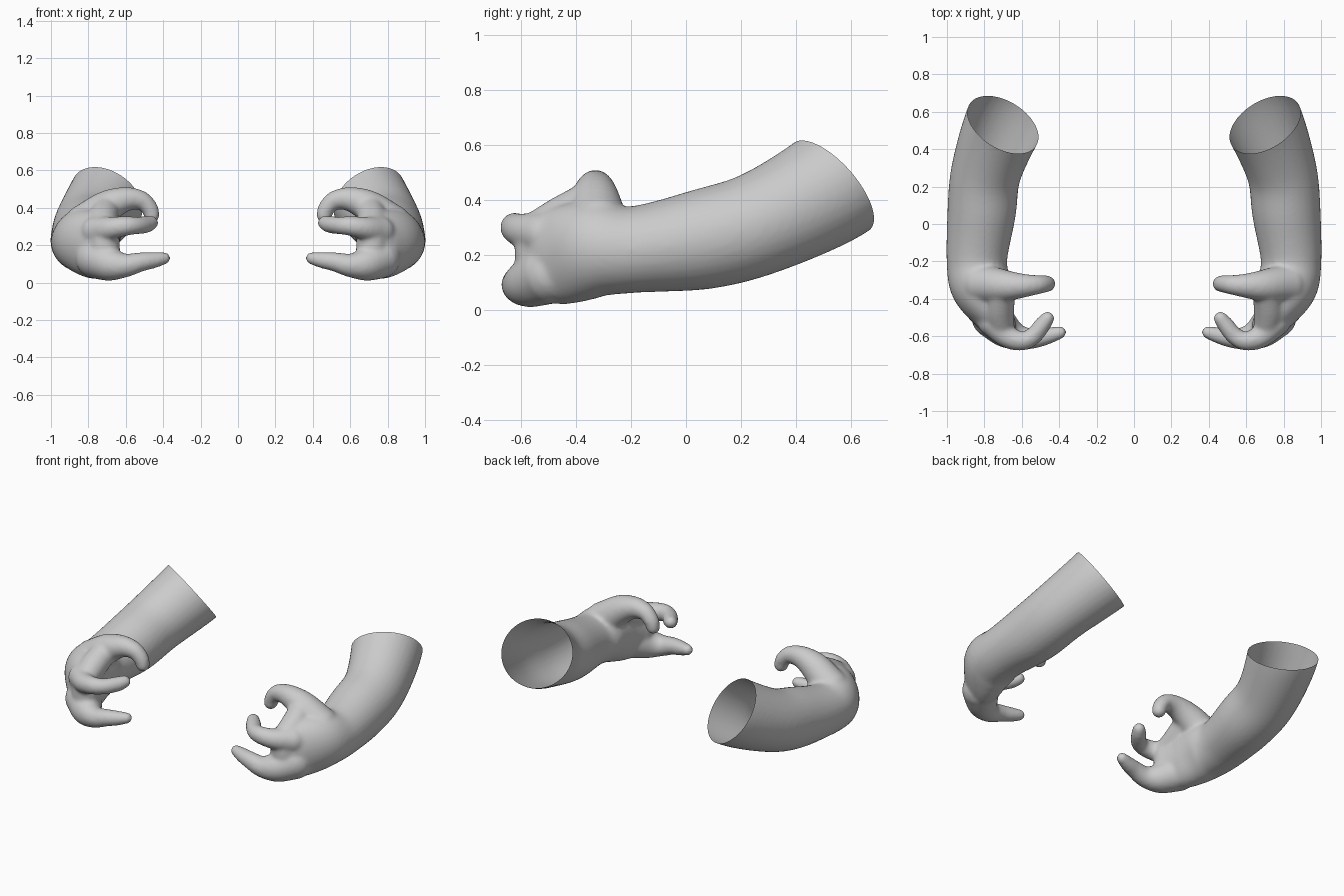
import bpy, bmesh, math
from mathutils import Vector

if "Cube" in bpy.data.objects:
    bpy.data.objects.remove(bpy.data.objects["Cube"])

skin = bpy.data.materials.new("plain grey")
skin.diffuse_color = (0.6, 0.6, 0.6, 1)
skin.use_nodes = True
skin.node_tree.nodes["Principled BSDF"].inputs["Base Color"].default_value = skin.diffuse_color


def spline(points, steps=8):
    """Smooth curve through rows of (x, y, z, side radius, upright radius)."""
    rows = [Vector(p) for p in points]
    rows = [2 * rows[0] - rows[1]] + rows + [2 * rows[-1] - rows[-2]]
    out = []
    for a, b, c, d in zip(rows, rows[1:], rows[2:], rows[3:]):
        for k in range(steps):
            t = k / steps
            out.append(0.5 * (2 * b + (c - a) * t + (2 * a - 5 * b + 4 * c - d) * t * t
                              + (3 * b - a - 3 * c + d) * t ** 3))
    return out + [rows[-2]]


def loft(bm, points, sides=32):
    """Closed tube along a spline, with rounded ends."""
    rows = spline(points)
    pos = [Vector(r[:3]) for r in rows]
    sections = []
    for i, r in enumerate(rows):
        t = (pos[min(i + 1, len(pos) - 1)] - pos[max(i - 1, 0)]).normalized()
        sections.append((pos[i], t, r[3], r[4]))

    def dome(sec, sign):
        c, t, a, b = sec
        return [(c + t * sign * min(a, b) * math.sin(q), t, a * math.cos(q), b * math.cos(q))
                for q in (0.4, 0.8, 1.2, 1.5)]

    sections = dome(sections[0], -1)[::-1] + sections + dome(sections[-1], 1)
    rings = []
    for c, t, a, b in sections:
        side = t.cross(Vector((0, 0, 1))).normalized()
        up = side.cross(t)
        rings.append([bm.verts.new(c + side * a * math.cos(q) + up * b * math.sin(q))
                      for q in (2 * math.pi * k / sides for k in range(sides))])
    for r, s in zip(rings, rings[1:]):
        for k in range(sides):
            n = (k + 1) % sides
            bm.faces.new((r[k], r[n], s[n], s[k]))
    bm.faces.new(rings[0][::-1])
    bm.faces.new(rings[-1])


def digit(rows):
    return [(x, y, z, r, r) for x, y, z, r in rows]


# Forearm running into the curved palm
forearm = [(0.62, 0.66, 0.57, .215, .215), (0.70, 0.53, 0.45, .21, .21),
           (0.79, 0.28, 0.32, .188, .19), (0.815, 0.06, 0.257, .183, .183),
           (0.84, -0.19, 0.22, .162, .158), (0.82, -0.33, 0.222, .162, .178),
           (0.77, -0.45, 0.20, .125, .18), (0.715, -0.54, 0.19, .085, .16)]
thumb = digit([(.82, -.32, .31, .11), (.70, -.33, .405, .088), (.60, -.33, .445, .066),
               (.52, -.325, .44, .052), (.475, -.32, .40, .046), (.46, -.32, .36, .042)])
web = digit([(.71, -.37, .385, .075), (.72, -.46, .33, .08), (.71, -.55, .285, .07)])
upper_finger = digit([(.76, -.52, .275, .08), (.68, -.60, .29, .062), (.60, -.625, .302, .052),
                      (.54, -.60, .305, .047), (.49, -.54, .31, .045), (.463, -.505, .32, .038)])
lower_finger = digit([(.76, -.50, .13, .11), (.68, -.575, .098, .09), (.60, -.61, .092, .064),
                      (.52, -.61, .11, .052), (.45, -.595, .12, .044), (.395, -.58, .13, .034)])

bm = bmesh.new()
for part in (forearm, thumb, web, upper_finger, lower_finger):
    loft(bm, part)
bmesh.ops.recalc_face_normals(bm, faces=bm.faces)
mesh = bpy.data.meshes.new("right_arm")
bm.to_mesh(mesh)
bm.free()
blank = bpy.data.objects.new("arm_blank", mesh)
bpy.context.collection.objects.link(blank)

# Fuse the parts into one skin and soften the joins
fuse = blank.modifiers.new("fuse", 'REMESH')
fuse.mode = 'VOXEL'
fuse.voxel_size = 0.011
soft = blank.modifiers.new("soften", 'SMOOTH')
soft.factor = 0.5
soft.iterations = 10
graph = bpy.context.evaluated_depsgraph_get()
fused = bpy.data.meshes.new_from_object(blank.evaluated_get(graph))
bpy.data.objects.remove(blank)

# Cut the open end at a slant, then make both arms
bm = bmesh.new()
bm.from_mesh(fused)
bmesh.ops.bisect_plane(bm, geom=bm.verts[:] + bm.edges[:] + bm.faces[:],
                       plane_co=(0.70, 0.53, 0.45), plane_no=(-0.42, 0.68, 0.6),
                       clear_outer=True)
for name in ("right_arm", "left_arm"):
    if name == "left_arm":
        for v in bm.verts:
            v.co.x = -v.co.x
        bmesh.ops.reverse_faces(bm, faces=bm.faces)
    for f in bm.faces:
        f.smooth = True
    me = bpy.data.meshes.new(name)
    bm.to_mesh(me)
    me.materials.clear()
    me.materials.append(skin)
    bpy.context.collection.objects.link(bpy.data.objects.new(name, me))
bm.free()
